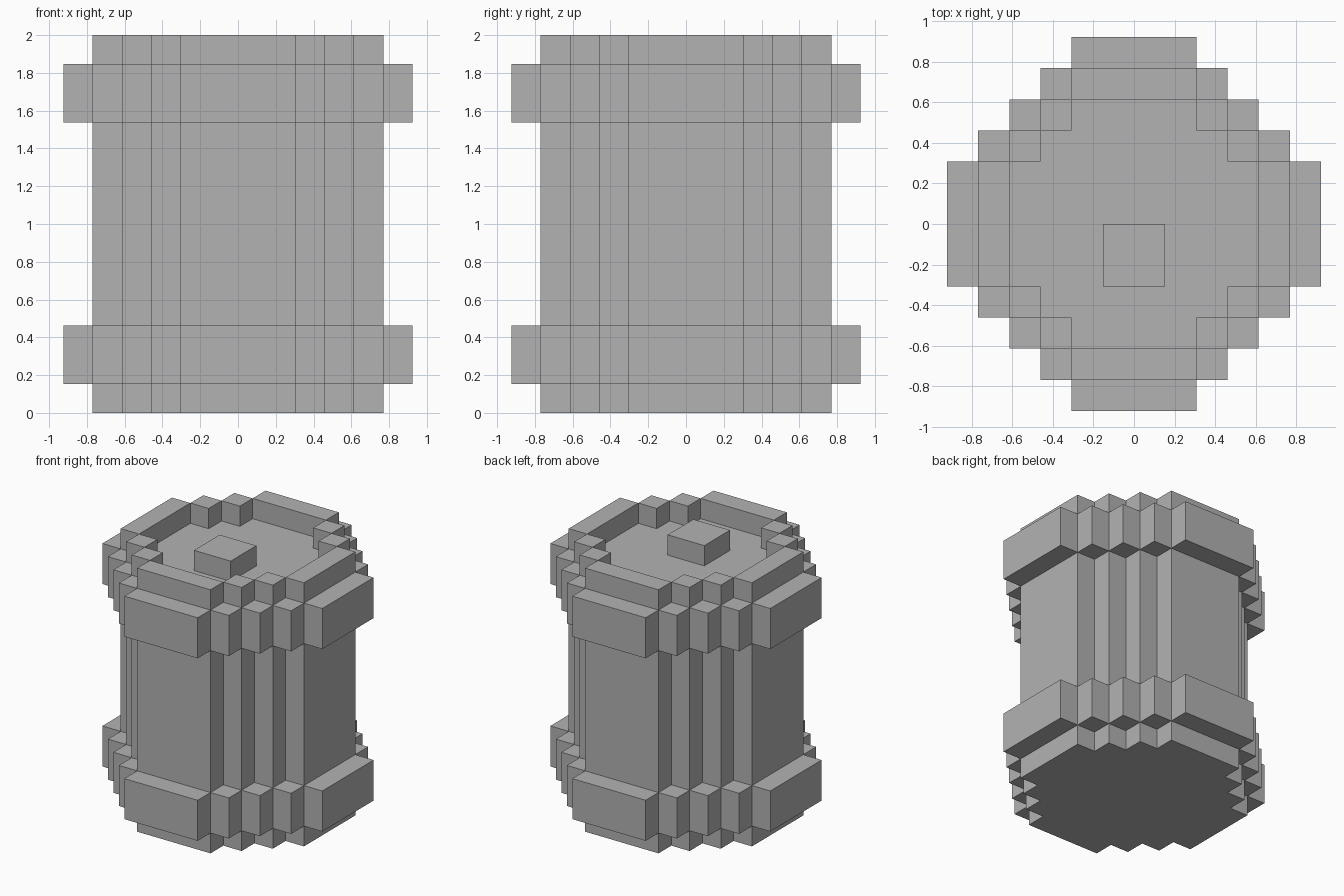
import bpy
import bmesh

if "Cube" in bpy.data.objects:
    bpy.data.objects.remove(bpy.data.objects["Cube"], do_unlink=True)

U = 2 / 13   # size of one block
HALF = 2     # half width of each flat side, in blocks

grey = bpy.data.materials.new("plain grey")
grey.use_nodes = True
grey.diffuse_color = (0.448, 0.448, 0.448, 1)
grey.node_tree.nodes["Principled BSDF"].inputs["Base Color"].default_value = grey.diffuse_color


def four_turns(points):
    """The points turned about z by each quarter turn."""
    for _ in range(4):
        yield points
        points = [(-y, x) for x, y in points]


def outline(r):
    """Counter-clockwise stepped octagon reaching r blocks from the axis."""
    steps = [(r, HALF)]
    for i in range(r - HALF):
        x, y = r - i - 1, HALF + i
        steps += [(x, y), (x, y + 1)]
    return [p for turn in four_turns(steps) for p in turn]


def face(bm, points, flip=False):
    verts = [bm.verts.new((x * U, y * U, z * U)) for x, y, z in points]
    bm.faces.new(verts[::-1] if flip else verts)


def cap(bm, loop, z, flip=False):
    face(bm, [(x, y, z) for x, y in loop], flip)


def wall(bm, loop, z0, z1, flip=False):
    for (ax, ay), (bx, by) in zip(loop, loop[1:] + loop[:1]):
        face(bm, [(ax, ay, z0), (bx, by, z0), (bx, by, z1), (ax, ay, z1)], flip)


def ledge(bm, r, z, flip=False):
    """One-block-wide ring of flat cells between outlines r - 1 and r."""
    cells = [(r - 1, r, -HALF, HALF)]
    cells += [(r - 1 - k, r - k, HALF - 1 + k, HALF + k) for k in range(1, r - HALF)]
    for x0, x1, y0, y1 in cells:
        for quad in four_turns([(x0, y0), (x1, y0), (x1, y1), (x0, y1)]):
            cap(bm, quad, z, flip)


def finish(name, bm):
    bmesh.ops.remove_doubles(bm, verts=bm.verts, dist=0.0001)
    mesh = bpy.data.meshes.new(name)
    bm.to_mesh(mesh)
    bm.free()
    mesh.materials.append(grey)
    bpy.context.collection.objects.link(bpy.data.objects.new(name, mesh))


# Barrel body: walls between the bands, underside and recessed lid
bm = bmesh.new()
for z0, z1 in ((0, 1), (3, 10)):
    wall(bm, outline(5), z0, z1)
cap(bm, outline(5), 0, flip=True)
cap(bm, outline(4), 12)
finish("barrel_body", bm)

# Raised rim around the lid
bm = bmesh.new()
wall(bm, outline(5), 12, 13)
wall(bm, outline(4), 12, 13, flip=True)
ledge(bm, 5, 13)
finish("top_rim", bm)

# Two bands standing one block proud of the body
for name, z in (("lower_band", 1), ("upper_band", 10)):
    bm = bmesh.new()
    wall(bm, outline(6), z, z + 2)
    ledge(bm, 6, z, flip=True)
    ledge(bm, 6, z + 2)
    finish(name, bm)

# Square plug on the lid, toward the front
bm = bmesh.new()
plug = [(-1, -2), (1, -2), (1, 0), (-1, 0)]
wall(bm, plug, 12, 13)
cap(bm, plug, 13)
finish("lid_plug", bm)
